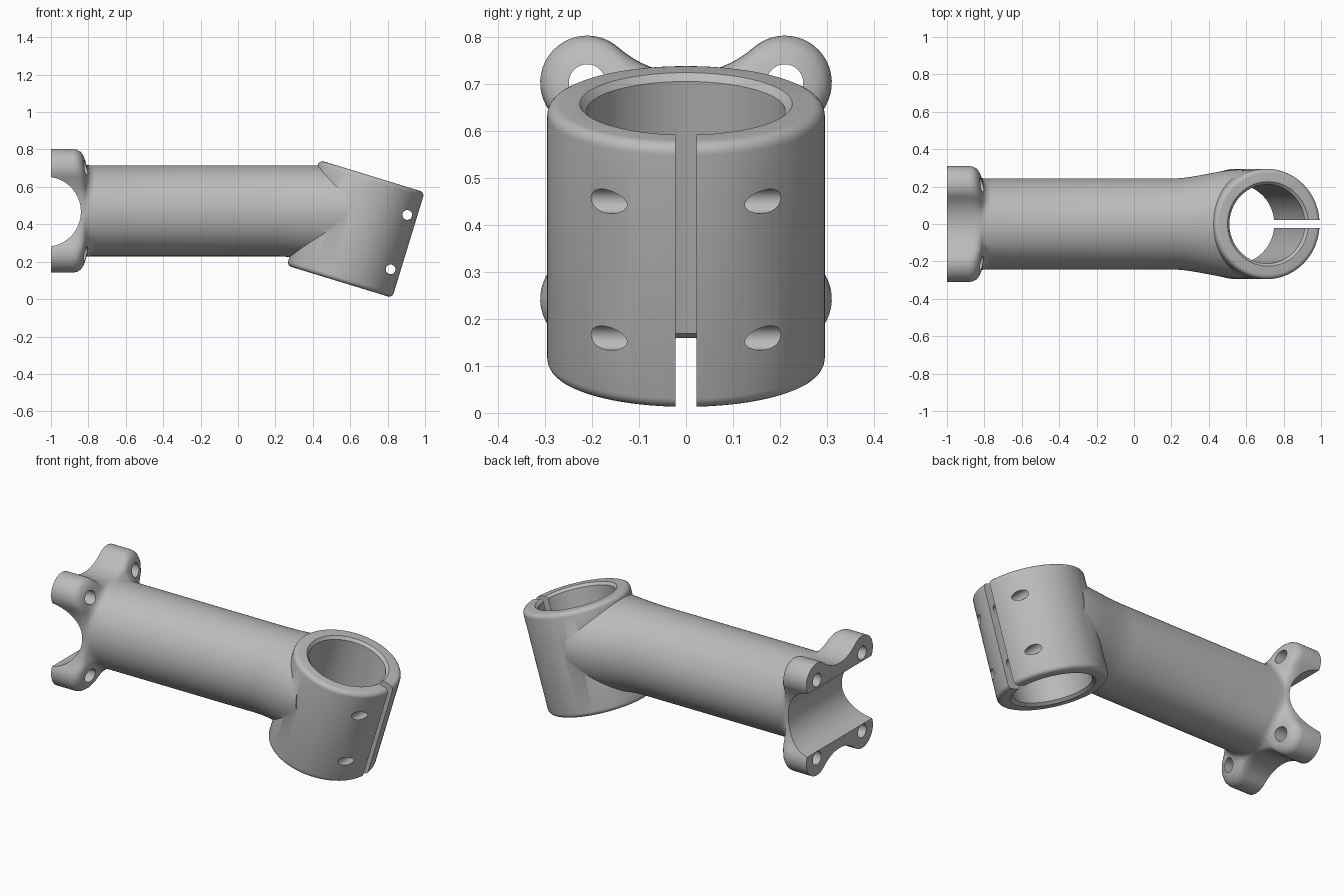
import bpy, bmesh
from math import sin, cos, tan, atan2, pi, hypot, radians
from mathutils import Matrix

old = bpy.data.objects.get("Cube")
if old:
    bpy.data.objects.remove(old, do_unlink=True)

grey = bpy.data.materials.new("satin_grey")
grey.use_nodes = True
COLOUR = (0.5, 0.5, 0.5, 1)
grey.diffuse_color = COLOUR
grey.node_tree.nodes["Principled BSDF"].inputs["Base Color"].default_value = COLOUR

AXIS_Z = 0.472          # height of the extension tube axis
TUBE_R = 0.243
TILT = radians(17)
CLAMP_R, CLAMP_H = 0.295, 0.295
CLAMP = Matrix.Translation((0.63, 0, 0.375)) @ Matrix.Rotation(TILT, 4, 'Y')


def loft(name, rings, matrix=Matrix()):
    """Closed solid skinned through rings that have equal point counts."""
    bm = bmesh.new()
    loops = [[bm.verts.new(matrix @ Matrix.Translation(p).translation) for p in r] for r in rings]
    n = len(loops[0])
    for a, b in zip(loops, loops[1:]):
        for i in range(n):
            j = (i + 1) % n
            bm.faces.new((a[i], a[j], b[j], b[i]))
    bm.faces.new(loops[0])
    bm.faces.new(loops[-1])
    bmesh.ops.recalc_face_normals(bm, faces=bm.faces)
    mesh = bpy.data.meshes.new(name)
    bm.to_mesh(mesh)
    bm.free()
    mesh.materials.append(grey)
    ob = bpy.data.objects.new(name, mesh)
    bpy.context.collection.objects.link(ob)
    return ob


def lathe(name, profile, matrix=Matrix(), n=96):
    """Turned solid from (radius, height) pairs about local z."""
    rings = [[(r * cos(2 * pi * i / n), r * sin(2 * pi * i / n), z) for i in range(n)]
             for r, z in profile]
    return loft(name, rings, matrix)


def combine(target, tool, operation):
    """Apply a boolean and discard the tool."""
    tool.hide_render = True
    mod = target.modifiers.new(tool.name, 'BOOLEAN')
    mod.operation = operation
    mod.solver = 'EXACT'
    mod.object = tool
    bpy.context.view_layer.objects.active = target
    bpy.ops.object.modifier_apply(modifier=mod.name)
    bpy.data.objects.remove(tool, do_unlink=True)


def arc(cx, cy, r, a, b, n):
    return [(cx + r * cos(a + (b - a) * i / n), cy + r * sin(a + (b - a) * i / n))
            for i in range(n + 1)]


# Four-eared outline: round lobes joined by tangent concave arcs
LY, LZ, LR, DIP = 0.21, 0.23, 0.10, 0.25


def dip_radius(across, along):
    k = DIP - along
    return (across ** 2 + k ** 2 - LR ** 2) / (2 * (LR - k))


r_side, r_top = dip_radius(LZ, LY), dip_radius(LY, LZ)
c_side, c_top = DIP + r_side, DIP + r_top
a_side = atan2(-LZ, c_side - LY)
a_top = atan2(c_top - LZ, -LY)
quarter = (arc(c_side, 0, r_side, pi, a_side + pi, 8)[:-1]
           + arc(LY, LZ, LR, a_side, a_top, 20)
           + arc(0, c_top, r_top, a_top - pi, -pi / 2, 8)[1:])
half = quarter + [(-y, z) for y, z in quarter[-2::-1]]
outline = half + [(y, -z) for y, z in half[-2:0:-1]]
circle = [(y * TUBE_R / hypot(y, z), z * TUBE_R / hypot(y, z)) for y, z in outline]


def section(x, blend, wide=1.0, low=1.0):
    """Ring between the eared outline (blend 0) and the tube (blend 1)."""
    roof = 0.743 - (x - 0.434) * tan(TILT) - 0.02
    ring = []
    for (y0, z0), (y1, z1) in zip(outline, circle):
        y = (y0 + (y1 - y0) * blend) * wide
        z = z0 + (z1 - z0) * blend
        z = AXIS_Z + z * (low if z < 0 else 1)
        ring.append((x, y, min(z, roof) if x > 0.35 else z))
    return ring


# Ear block, extension tube and flare into the clamp, in one skin
stations = [(-1, 0), (-0.88, 0), (-0.86, 0.03), (-0.84, 0.13), (-0.826, 0.3), (-0.817, 0.5),
            (-0.81, 0.72), (-0.80, 0.87), (-0.785, 0.96), (-0.765, 1), (0.2, 1)]
rings = [section(x, t) for x, t in stations]
for i in range(1, 13):
    s = i / 12
    ease = s * s * (3 - 2 * s)
    rings.append(section(0.2 + 0.38 * s, 1, 1 + 0.2 * ease, 1 + 0.17 * ease))
stem = loft("stem_body", rings)

# Tilted clamp barrel with rounded rims
EDGE = 0.025
rim = [(CLAMP_R - EDGE + EDGE * cos(a), CLAMP_H - EDGE + EDGE * sin(a))
       for a in (i * pi / 10 for i in range(6))]
barrel = lathe("clamp_barrel", [(r, -z) for r, z in rim[::-1]] + rim, CLAMP)
combine(stem, barrel, 'UNION')

# Clamp bore with chamfered mouths
BORE = 0.211
bore = lathe("bore_cutter", [(BORE + 0.05, -CLAMP_H - 0.035), (BORE, -CLAMP_H + 0.015),
                             (BORE, CLAMP_H - 0.015), (BORE + 0.05, CLAMP_H + 0.035)], CLAMP)
combine(stem, bore, 'DIFFERENCE')

# Pinch slot
slot = loft("slot_cutter", [[(x, y, z) for x, y in
                             ((0.1, -0.022), (0.5, -0.022), (0.5, 0.022), (0.1, 0.022))]
                            for z in (-0.5, 0.5)], CLAMP)
combine(stem, slot, 'DIFFERENCE')

# Pinch bolt holes, across the slot
across = Matrix.Rotation(pi / 2, 4, 'X')
for z in (-0.152, 0.152):
    place = CLAMP @ Matrix.Translation((0.241, 0, z)) @ across
    combine(stem, lathe("pinch_hole_cutter", [(0.026, -0.5), (0.026, 0.5)], place, 32), 'DIFFERENCE')

# Round cradle for the handlebar
place = Matrix.Translation((-1.027, 0, AXIS_Z - 0.005)) @ across
combine(stem, lathe("cradle_cutter", [(0.187, -0.6), (0.187, 0.6)], place), 'DIFFERENCE')

# Bolt holes through the four ears
along = Matrix.Rotation(pi / 2, 4, 'Y')
for sy in (-1, 1):
    for sz in (-1, 1):
        place = Matrix.Translation((-0.9, sy * LY, AXIS_Z + sz * LZ)) @ along
        combine(stem, lathe("ear_hole_cutter", [(0.039, -0.2), (0.039, 0.2)], place, 32), 'DIFFERENCE')

# Smooth shading with crisp machined edges
bpy.ops.object.select_all(action='DESELECT')
stem.select_set(True)
bpy.context.view_layer.objects.active = stem
bpy.ops.object.shade_smooth_by_angle(angle=radians(35))
